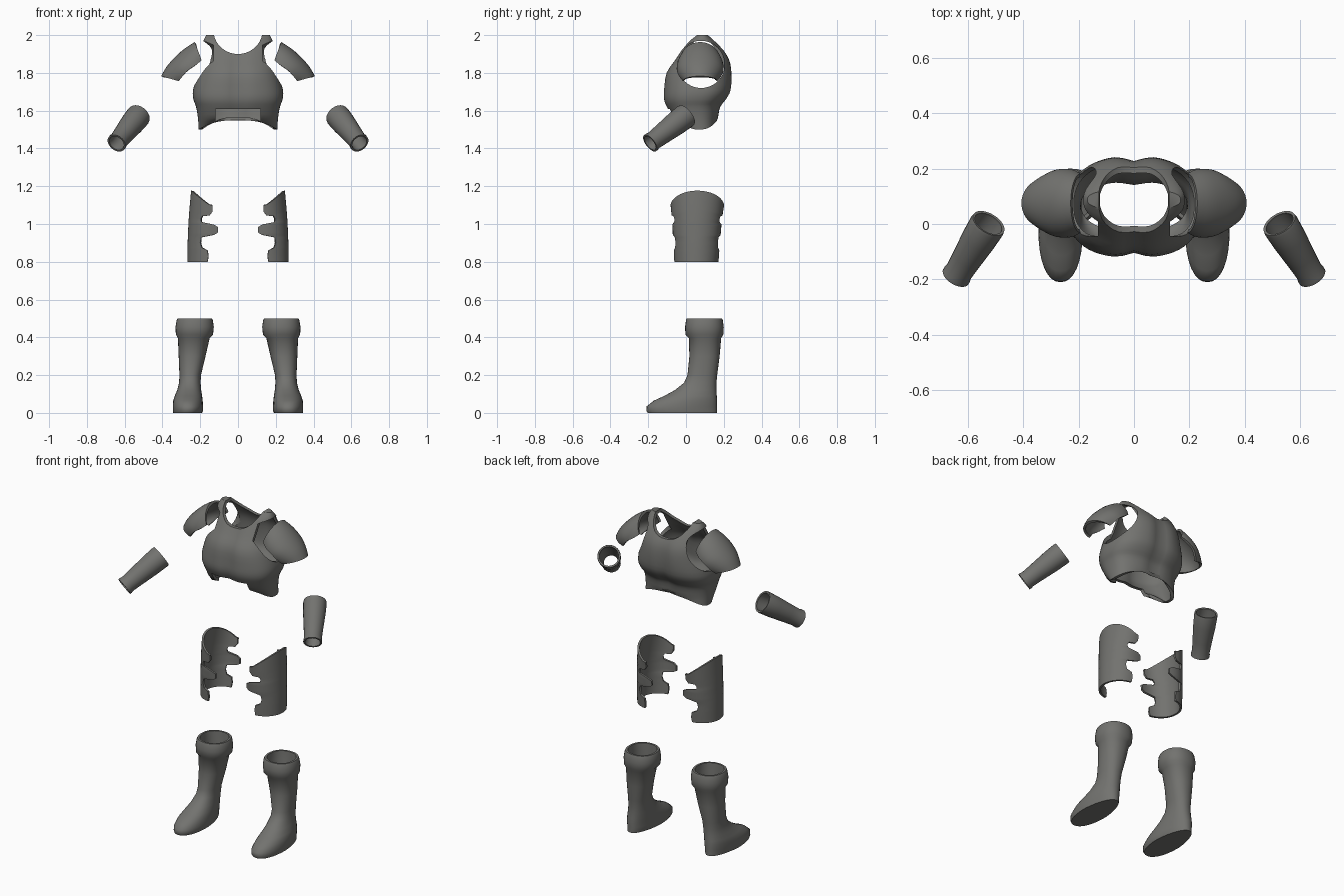
import bpy, bmesh, math
from math import sin, cos, pi, radians
from mathutils import Vector

if "Cube" in bpy.data.objects:
    bpy.data.objects.remove(bpy.data.objects["Cube"])

steel = bpy.data.materials.new("dark grey steel")
steel.diffuse_color = (0.17, 0.17, 0.16, 1)
steel.use_nodes = True
steel.node_tree.nodes["Principled BSDF"].inputs["Base Color"].default_value = steel.diffuse_color


def interp(table, n):
    """Resample a table of rows smoothly (Catmull-Rom) with n steps per span."""
    out = []
    for i in range(len(table) - 1):
        p = [table[max(0, min(len(table) - 1, i + k))] for k in (-1, 0, 1, 2)]
        for k in range(n):
            t = k / n
            out.append([b + 0.5 * t * (c - a + t * (2*a - 5*b + 4*c - d + t * (3*(b - c) + d - a)))
                        for a, b, c, d in zip(*p)])
    return out + [list(table[-1])]


def loft(name, rings, closed=True, cap_start=False, cap_end=False, thick=0, offset=-1, side=1):
    """Skin a list of point rings, optionally mirrored in x and thickened."""
    bm = bmesh.new()
    vs = [[bm.verts.new((p[0] * side, p[1], p[2])) for p in r] for r in rings]
    n = len(rings[0])
    for a, b in zip(vs, vs[1:]):
        for j in range(n if closed else n - 1):
            k = (j + 1) % n
            bm.faces.new((a[j], a[k], b[k], b[j]))
    if cap_start:
        bm.faces.new(vs[0])
    if cap_end:
        bm.faces.new(vs[-1])
    bmesh.ops.recalc_face_normals(bm, faces=bm.faces)
    me = bpy.data.meshes.new(name)
    bm.to_mesh(me)
    bm.free()
    ob = bpy.data.objects.new(name, me)
    bpy.context.collection.objects.link(ob)
    me.materials.append(steel)
    if thick:
        m = ob.modifiers.new("thickness", 'SOLIDIFY')
        m.thickness, m.offset = thick, offset
    return ob


def finish(ob, angle=40):
    bpy.ops.object.select_all(action='DESELECT')
    ob.select_set(True)
    bpy.context.view_layer.objects.active = ob
    for m in list(ob.modifiers):
        bpy.ops.object.modifier_apply(modifier=m.name)
    bpy.ops.object.shade_smooth_by_angle(angle=radians(angle))


def cut(ob, kind, loc, scale, rot=(0, 0, 0)):
    """Subtract a scaled cylinder (unit radius, length 2) or cube (size 2)."""
    if kind == "cylinder":
        bpy.ops.mesh.primitive_cylinder_add(vertices=40, radius=1, depth=2, location=loc, rotation=rot)
    else:
        bpy.ops.mesh.primitive_cube_add(size=2, location=loc)
    c = bpy.context.object
    c.name, c.scale, c.hide_render = "cutter", scale, True
    m = ob.modifiers.new("cut", 'BOOLEAN')
    m.operation, m.solver, m.object = 'DIFFERENCE', 'EXACT', c
    return c


def power(v, e):
    return math.copysign(abs(v) ** e, v)


# Cuirass: z, half width, front y, back y
body = [(1.50, .208, -.025, .165), (1.56, .212, -.07, .172), (1.62, .222, -.105, .185),
        (1.66, .236, -.12, .215), (1.71, .238, -.12, .24), (1.80, .215, -.107, .245),
        (1.87, .20, -.06, .232), (1.93, .19, -.02, .195), (1.97, .183, .01, .16), (2.0, .168, .05, .125)]
rings = []
for i, (z, hx, y0, y1) in enumerate(interp(body, 3)):
    ring = []
    for j in range(56):
        a = 2 * pi * j / 56
        x = hx * power(cos(a), .78)
        dent = 1 - .1 * math.exp(-(x / .04) ** 2)      # sternum and spine groove
        y = (y0 + y1) / 2 + (y1 - y0) / 2 * power(sin(a), .78) * dent
        lift = .05 * max(0, 1 - i / 3) * sin(a) ** 2      # rounded hip flap ends
        ring.append((x, y, z + lift))
    rings.append(ring)
cuirass = loft("cuirass", rings, cap_end=True, thick=.018)
cutters = [cut(cuirass, "cylinder", (0, .05, 2.025), (.13, .125, 1), (pi / 2, 0, 0)),  # neck
           cut(cuirass, "cube", (0, .05, 1.41), (.12, .6, .2))]                        # hip gap
for s in (1, -1):                                                                      # arm holes
    cutters.append(cut(cuirass, "cylinder", (s * .32, .08, 1.845), (.125, .125, .19), (0, pi / 2, 0)))
finish(cuirass)
for c in cutters:
    bpy.data.objects.remove(c)

# Pauldron: crest x, crest z, edge x, edge z, half depth
shoulder = [(.225, 1.957, .195, 1.865, .10), (.28, 1.922, .225, 1.84, .115), (.335, 1.872, .268, 1.81, .116),
            (.375, 1.825, .295, 1.78, .102), (.40, 1.78, .312, 1.76, .085)]
# Thigh plate: height, half arc in degrees (the wide rows are the strap tabs)
thigh = [(.80, 82), (.83, 84), (.86, 82), (.875, 68), (.90, 64), (.93, 66), (.943, 95), (.955, 104),
         (.985, 104), (.997, 94), (1.01, 66), (1.04, 64), (1.06, 68), (1.075, 86), (1.11, 92), (1.15, 92), (1.18, 92)]
# Boot: z, inner x, outer x, toe y, heel y
boot = [(0, .19, .343, -.203, .165), (.012, .185, .345, -.21, .165), (.035, .185, .345, -.208, .165),
        (.065, .187, .343, -.17, .165), (.09, .19, .335, -.115, .163), (.12, .195, .322, -.06, .161),
        (.16, .198, .312, -.01, .161), (.2, .196, .31, .008, .165), (.3, .172, .314, .018, .178),
        (.395, .15, .318, .015, .186), (.415, .132, .329, -.003, .198), (.455, .128, .331, -.005, .2),
        (.49, .133, .325, .0, .195), (.5, .138, .32, .004, .191),
        (.5, .15, .308, .016, .179), (.45, .152, .306, .018, .176), (.2, .212, .296, .024, .15)]

for s, word in ((1, "left"), (-1, "right")):
    # Shoulder guard
    rings = []
    for cx, cz, ex, ez, hy in interp(shoulder, 3):
        rings.append([(ex + (cx - ex) * cos(t), .075 + hy * sin(t), ez + (cz - ez) * cos(t))
                      for t in (radians(-90 + 180 * k / 20) for k in range(21))])
    finish(loft(word + "_shoulder_guard", rings, closed=False, thick=.014, offset=0, side=s))

    # Forearm guard
    p, q = Vector((.525, .002, 1.575)), Vector((.643, -.19, 1.428))
    d = (q - p).normalized()
    u = d.cross(Vector((0, 0, 1))).normalized()
    v = d.cross(u)
    rings = []
    for f, r in ((0, .059), (.04, .061), (.3, .058), (.65, .050), (.9, .045), (.96, .048), (1, .048)):
        c = p.lerp(q, f)
        rings.append([c + r * (u * cos(2 * pi * k / 24) + v * sin(2 * pi * k / 24)) for k in range(24)])
    finish(loft(word + "_forearm_guard", rings, thick=.01, offset=0, side=s))

    # Thigh plate
    rings = []
    for z, arc in thigh:
        f = (z - .8) / .38
        ring = []
        for k in range(25):
            t = radians(arc * (-1 + k / 12))
            drop = .08 * f ** 3 * min(1, 1.05 - cos(t)) if f > .6 else 0
            ring.append((.14 + (.122 - .02 * f * f) * power(cos(t), .9),
                         .055 + .005 * f + (.112 + .024 * f) * sin(t), z - drop))
        rings.append(ring)
    finish(loft(word + "_thigh_plate", rings, closed=False, thick=.012, offset=0, side=s))

    # Boot with hollow cuff
    rings = []
    for z, x0, x1, y0, y1 in boot:
        ring = []
        for k in range(32):
            a = 2 * pi * k / 32
            sy = power(sin(a), .9)
            narrow = 1 - .2 * max(0, sy) * max(0, 1 - z / .15)     # slimmer heel
            ring.append(((x0 + x1) / 2 + (x1 - x0) / 2 * power(cos(a), .9) * narrow,
                         (y0 + y1) / 2 + (y1 - y0) / 2 * sy, z))
        rings.append(ring)
    finish(loft(word + "_boot", rings, cap_start=True, cap_end=True, side=s), 50)
